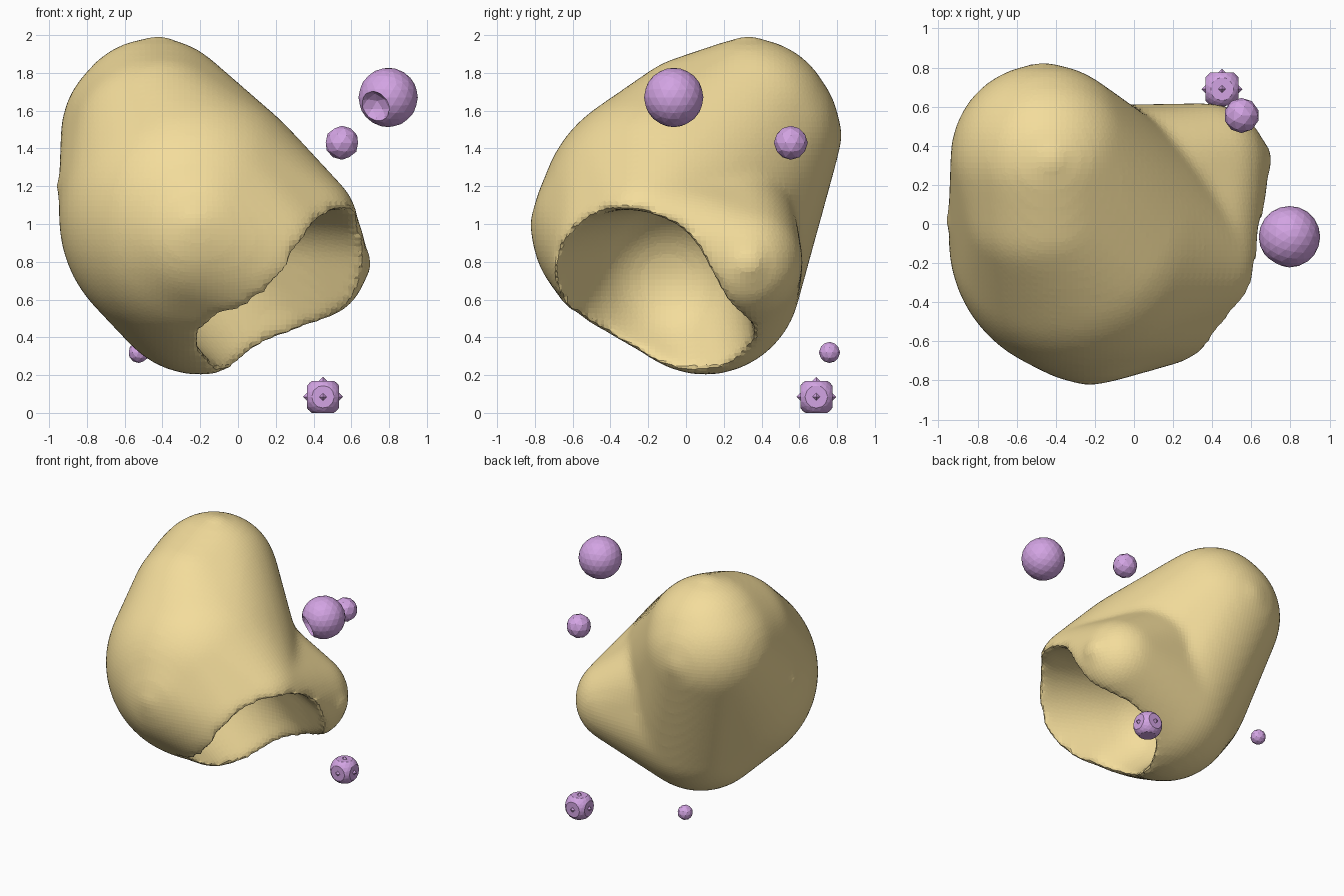
import bpy, bmesh
from mathutils import Vector

if "Cube" in bpy.data.objects:
    bpy.data.objects.remove(bpy.data.objects["Cube"])

def material(name, rgb):
    m = bpy.data.materials.new(name)
    m.diffuse_color = (*rgb, 1)
    m.use_nodes = True
    m.node_tree.nodes["Principled BSDF"].inputs["Base Color"].default_value = m.diffuse_color
    return m

sand = material("sand", (0.90, 0.72, 0.33))
violet = material("violet", (0.65, 0.37, 0.77))

def add(name, bm, mat=None):
    me = bpy.data.meshes.new(name)
    bm.to_mesh(me)
    bm.free()
    ob = bpy.data.objects.new(name, me)
    bpy.context.collection.objects.link(ob)
    if mat:
        me.materials.append(mat)
    return ob

def hull(name, balls, mat=None):
    """Convex skin stretched around balls given as (x, y, z, radius)."""
    bm = bmesh.new()
    for x, y, z, r in balls:
        tmp = bmesh.new()
        bmesh.ops.create_icosphere(tmp, subdivisions=4, radius=r)
        for v in tmp.verts:
            bm.verts.new(v.co + Vector((x, y, z)))
        tmp.free()
    bmesh.ops.convex_hull(bm, input=bm.verts[:])
    bmesh.ops.delete(bm, geom=[v for v in bm.verts if not v.link_faces], context='VERTS')
    bmesh.ops.recalc_face_normals(bm, faces=bm.faces[:])
    return add(name, bm, mat)

def ball(name, loc, r, subdiv=2, mat=violet):
    bm = bmesh.new()
    bmesh.ops.create_icosphere(bm, subdivisions=subdiv, radius=r)
    bmesh.ops.translate(bm, verts=bm.verts[:], vec=loc)
    return add(name, bm, mat)

def apply_all(ob):
    bpy.context.view_layer.objects.active = ob
    for m in list(ob.modifiers):
        bpy.ops.object.modifier_apply(modifier=m.name)

def boolean(ob, other, op):
    other.hide_render = True
    m = ob.modifiers.new(op, 'BOOLEAN')
    m.object, m.operation, m.solver = other, op, 'EXACT'
    apply_all(ob)
    bpy.data.objects.remove(other)

# Main body: tall mass plus a right-hand lobe
core = (-0.25, -0.08, 1.04, 0.70)
top, back = (-0.44, 0.33, 1.53, 0.455), (-0.46, 0.34, 1.47, 0.48)
brow = (-0.42, 0.08, 1.43, 0.47)
left, front = (-0.45, 0.05, 1.2, 0.50), (-0.22, -0.32, 0.98, 0.50)
bottom, right = (-0.2, 0.1, 0.71, 0.51), (0.37, 0.3, 0.8, 0.32)
roof, cheek = (0.30, -0.2, 0.97, 0.345), (0.1, -0.25, 0.85, 0.48)
body = hull("hollow_body", [core, top, back, brow, left, front, bottom, roof, cheek], sand)
boolean(body, hull("right_lobe", [left, front, bottom, right, roof, cheek], sand), 'UNION')

# Small raised bumps at the outermost points
for p in [(-0.42, 0.33, 1.9), (-0.86, 0.02, 1.2), (-0.23, -0.73, 1.0),
          (0.61, 0.33, 0.79), (-0.46, 0.73, 1.47)]:
    boolean(body, ball("bump", p, 0.105, 3, sand), 'UNION')

# Hollow opening toward the lower right front
cavity = hull("cavity_cutter", [
    (-0.02, -0.1, 0.70, 0.40), (0.25, -0.14, 0.68, 0.40), (0.66, -0.38, 0.58, 0.49),
    (0.35, 0.0, 0.32, 0.37), (0.2, -0.38, 0.42, 0.30)], sand)
boolean(body, cavity, 'DIFFERENCE')

# Blocky, softened surface
rm = body.modifiers.new("voxels", 'REMESH')
rm.mode, rm.voxel_size = 'VOXEL', 0.03
sm = body.modifiers.new("soften", 'SMOOTH')
sm.factor, sm.iterations = 0.5, 14
apply_all(body)

# Floating balls, the largest with a bite taken out
big = ball("large_ball", (0.795, -0.065, 1.67), 0.157, 3)
boolean(big, ball("bite_cutter", (0.71, -0.2, 1.61), 0.095), 'DIFFERENCE')
ball("medium_ball", (0.55, 0.555, 1.43), 0.09)
ball("small_ball", (-0.525, 0.76, 0.32), 0.056)

# Lowest ball: squared off, with small studs on its sides
c = Vector((0.45, 0.69, 0.085))
low = ball("studded_ball", c, 0.104, 3)
bm = bmesh.new()
bmesh.ops.create_cube(bm, size=0.17)
bmesh.ops.translate(bm, verts=bm.verts[:], vec=c)
boolean(low, add("square_cutter", bm, violet), 'INTERSECT')
for i, d in enumerate([(1, 0, 0), (-1, 0, 0), (0, 1, 0), (0, -1, 0), (0, 0, 1)]):
    bm = bmesh.new()
    bmesh.ops.create_uvsphere(bm, u_segments=4, v_segments=2, radius=0.035)
    bmesh.ops.translate(bm, verts=bm.verts[:], vec=c + Vector(d) * 0.07)
    add(f"stud_{i + 1}", bm, violet)
